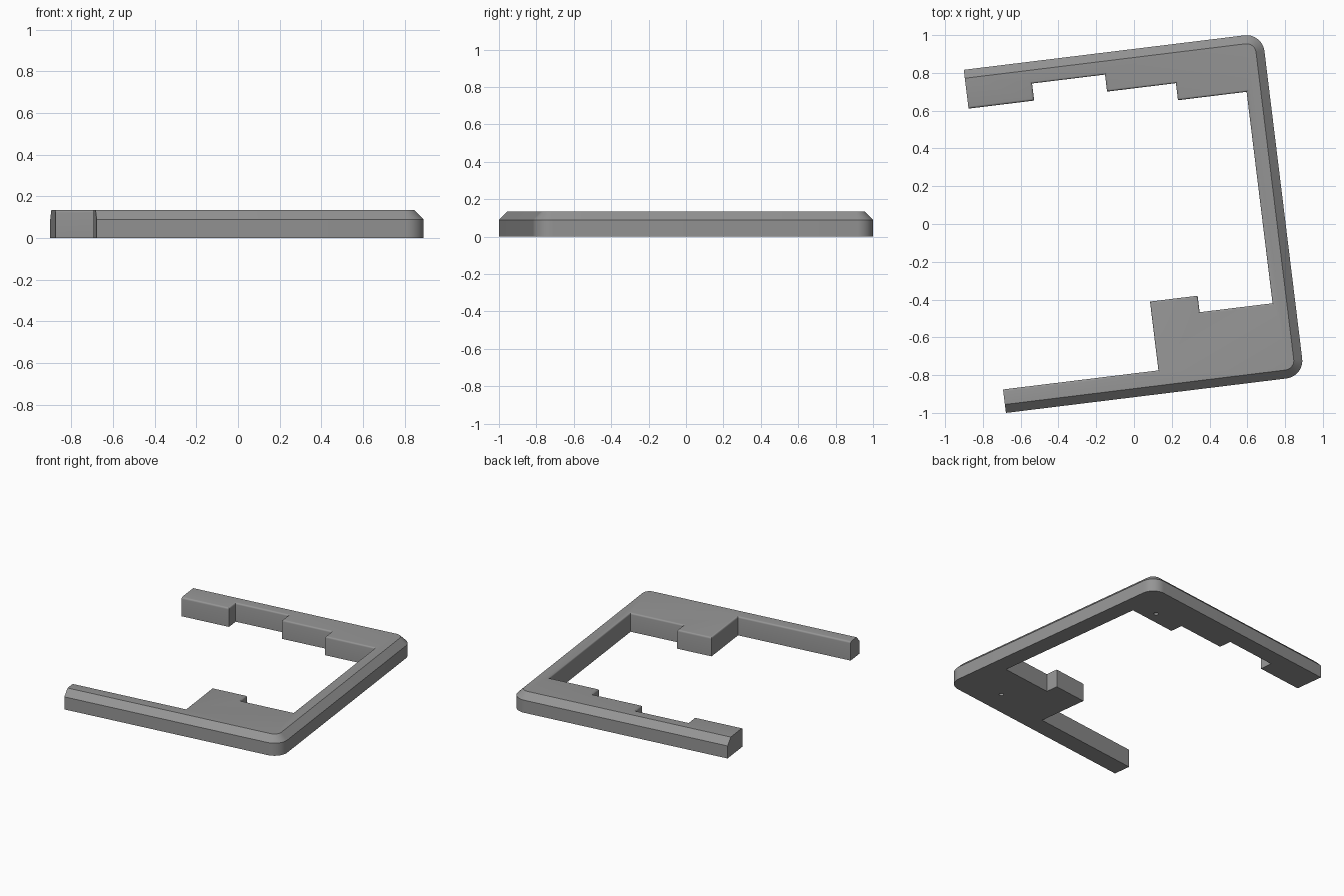
import bpy, bmesh, math
from mathutils import Matrix

if "Cube" in bpy.data.objects:
    bpy.data.objects.remove(bpy.data.objects["Cube"])

HEIGHT, CHAMFER, FILLET, RADIUS = 0.135, 0.045, 0.012, 0.095
RIGHT, BACK, FRONT = 0.797, 0.920, -0.910
TILT = Matrix.Rotation(math.radians(7), 4, 'Z')

grey = bpy.data.materials.new("grey plastic")
grey.diffuse_color = (0.30, 0.30, 0.30, 1)
grey.use_nodes = True
grey.node_tree.nodes["Principled BSDF"].inputs["Base Color"].default_value = grey.diffuse_color


def arc(cx, cy, start, steps=10):
    """Quarter round, counter-clockwise from the start angle in degrees."""
    angles = [math.radians(start + 90 * i / steps) for i in range(steps + 1)]
    return [(cx + RADIUS * math.cos(a), cy + RADIUS * math.sin(a)) for a in angles]


# Outer side: front arm end, two rounded corners, back arm end
outer = [(-0.795, FRONT)]
outer += arc(RIGHT - RADIUS, FRONT + RADIUS, -90)
outer += arc(RIGHT - RADIUS, BACK - RADIUS, 0)
outer += [(-0.795, BACK)]
# Inner side: stepped back arm, side bar, front pad, thin front arm
inner = [(-0.795, 0.713), (-0.445, 0.713), (-0.445, 0.804), (-0.056, 0.804),
         (-0.056, 0.713), (0.311, 0.713), (0.311, 0.622), (0.677, 0.622),
         (0.677, -0.506), (0.288, -0.506), (0.288, -0.418), (0.034, -0.418),
         (0.034, -0.785), (-0.795, -0.785)]

# Bracket body
bm = bmesh.new()
base = [bm.verts.new((x, y, 0)) for x, y in outer + inner]
face = bm.faces.new(base)
top = bmesh.ops.extrude_face_region(bm, geom=[face])["geom"]
top_verts = [g for g in top if isinstance(g, bmesh.types.BMVert)]
bmesh.ops.translate(bm, verts=top_verts, vec=(0, 0, HEIGHT))
bmesh.ops.recalc_face_normals(bm, faces=bm.faces)


def rim(points):
    """Top edges running along a chain of outline points."""
    def near(v):
        return any(math.hypot(v.co.x - x, v.co.y - y) < 1e-4 for x, y in points)
    return [e for e in bm.edges if all(v.co.z > HEIGHT - 1e-4 and near(v) for v in e.verts)]


# Wide chamfer outside, small round inside
bmesh.ops.bevel(bm, geom=rim(outer), offset=CHAMFER, offset_type='OFFSET',
                segments=1, affect='EDGES', profile=0.5)
bmesh.ops.bevel(bm, geom=rim(inner), offset=FILLET, offset_type='OFFSET',
                segments=4, affect='EDGES', profile=0.5)
bm.transform(TILT)
mesh = bpy.data.meshes.new("corner_bracket")
bm.to_mesh(mesh)
bm.free()
mesh.materials.append(grey)
bracket = bpy.data.objects.new("corner_bracket", mesh)
bpy.context.collection.objects.link(bracket)
bpy.context.view_layer.objects.active = bracket

# Blind screw holes in the underside
for i, (x, y) in enumerate([(0.54, 0.70), (0.46, -0.75)]):
    bpy.ops.mesh.primitive_cylinder_add(vertices=20, radius=0.015, depth=0.16,
                                        location=TILT @ Matrix.Translation((x, y, 0)).translation)
    cutter = bpy.context.object
    cutter.name = f"screw_hole_cutter_{i + 1}"
    cutter.data.materials.append(grey)
    cutter.hide_render = True
    cutter.display_type = 'WIRE'
    bpy.context.view_layer.objects.active = bracket
    mod = bracket.modifiers.new("screw_hole", 'BOOLEAN')
    mod.operation, mod.solver, mod.object = 'DIFFERENCE', 'EXACT', cutter
    bpy.ops.object.modifier_apply(modifier=mod.name)
    bpy.data.objects.remove(cutter)

bpy.ops.object.select_all(action='DESELECT')
bracket.select_set(True)
bpy.ops.object.shade_smooth_by_angle(angle=math.radians(30))
